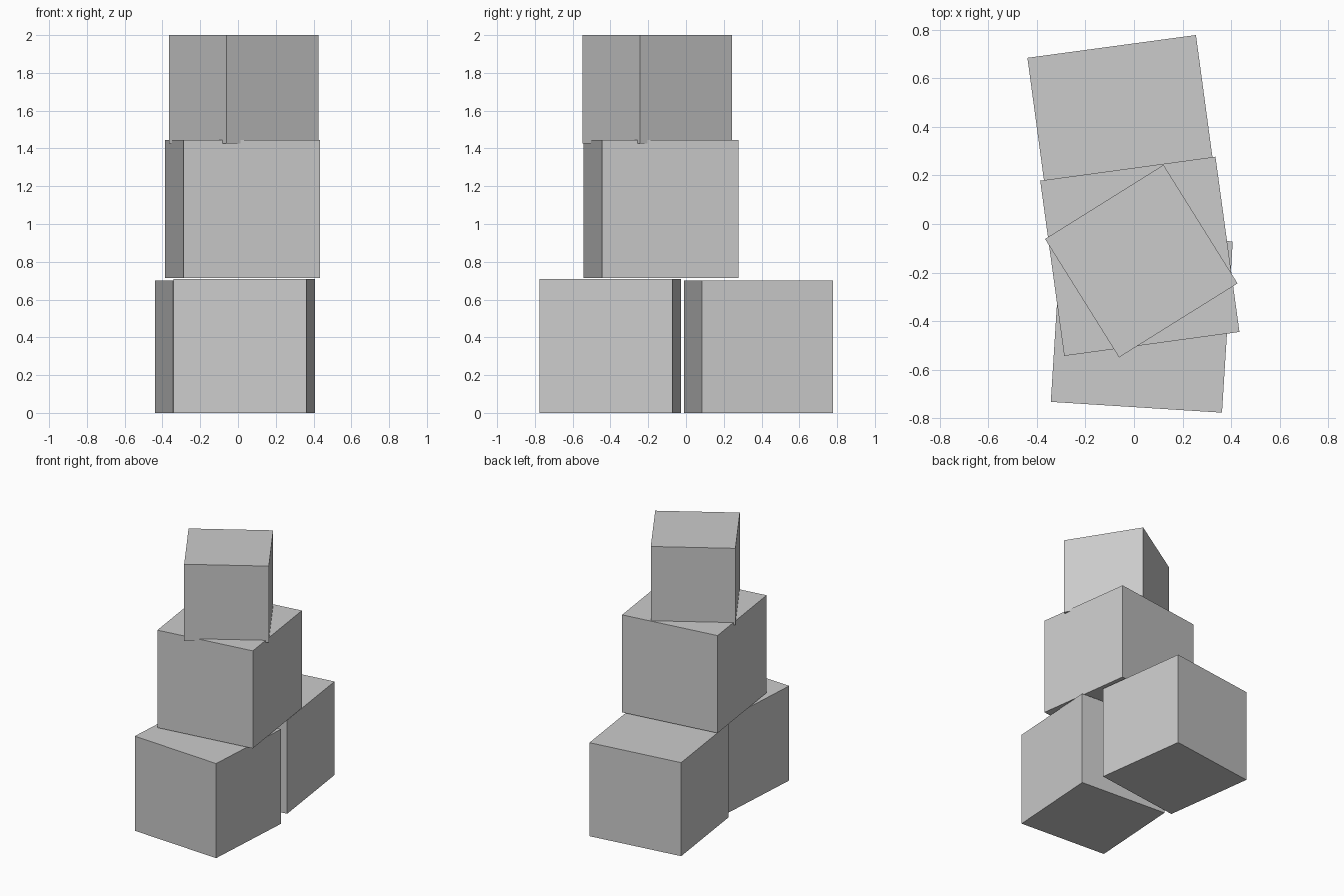
import bpy
import math

# Remove the default cube only
default = bpy.data.objects.get("Cube")
if default:
    bpy.data.objects.remove(default, do_unlink=True)

# Single plain grey
grey = bpy.data.materials.new("plain_grey")
grey.use_nodes = True
colour = (0.6, 0.6, 0.6, 1)
grey.diffuse_color = colour
grey.node_tree.nodes["Principled BSDF"].inputs["Base Color"].default_value = colour


def crate(name, x, y, base, size, height, turn):
    """Flat-sided box resting at the base height, turned about z."""
    bpy.ops.mesh.primitive_cube_add(size=1, location=(x, y, base + height / 2),
                                    rotation=(0, 0, math.radians(turn)))
    box = bpy.context.object
    box.name = name
    box.scale = (size, size, height)
    box.data.materials.append(grey)
    return box


# Two boxes on the ground, two stacked above
crate("bottom_front_box", 0.032, -0.402, 0, 0.706, 0.708, -3.6)
crate("bottom_back_box", -0.045, 0.384, 0, 0.70, 0.70, 7.7)
crate("middle_box", 0.024, -0.133, 0.714, 0.728, 0.73, 7.8)
crate("top_box", 0.03, -0.153, 1.427, 0.575, 0.573, 32)
